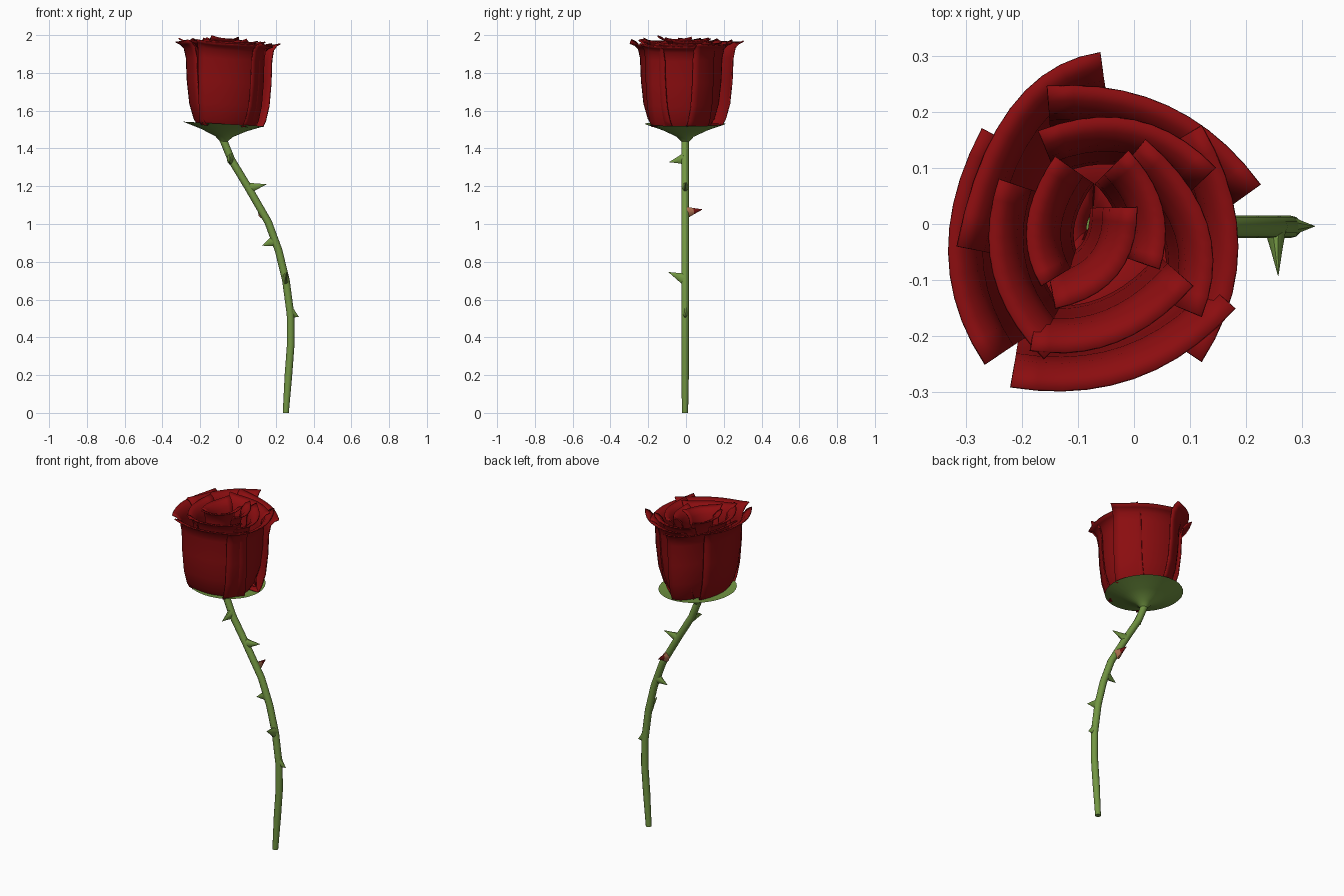
import bpy, bmesh, math
from mathutils import Vector

if "Cube" in bpy.data.objects:
    bpy.data.objects.remove(bpy.data.objects["Cube"])


def material(name, rgb):
    m = bpy.data.materials.new(name)
    m.diffuse_color = (*rgb, 1)
    m.use_nodes = True
    m.node_tree.nodes["Principled BSDF"].inputs["Base Color"].default_value = m.diffuse_color
    return m


RED = material("petal red", (0.26, 0.004, 0.005))
GREEN = material("stem green", (0.17, 0.305, 0.055))
BROWN = material("thorn brown", (0.42, 0.16, 0.08))
DARK = material("dark red", (0.17, 0.006, 0.005))

CX = -0.075          # flower axis
TILT = 0.055         # flower head leans slightly to the right


def lean(x, y, z):
    return Vector((x, y, z - TILT * (x - CX)))


def finish(bm, name, mats, angle=40):
    bmesh.ops.recalc_face_normals(bm, faces=bm.faces)
    me = bpy.data.meshes.new(name)
    bm.to_mesh(me)
    bm.free()
    ob = bpy.data.objects.new(name, me)
    bpy.context.collection.objects.link(ob)
    for m in mats:
        me.materials.append(m)
    bpy.ops.object.select_all(action='DESELECT')
    ob.select_set(True)
    bpy.context.view_layer.objects.active = ob
    bpy.ops.object.shade_smooth_by_angle(angle=math.radians(angle))
    return ob


def skin(bm, rows, closed=False):
    vs = [[bm.verts.new(p) for p in r] for r in rows]
    n = len(rows[0])
    for a, b in zip(vs, vs[1:]):
        for i in range(n if closed else n - 1):
            j = (i + 1) % n
            bm.faces.new((a[i], a[j], b[j], b[i]))
    return vs


# Stem: tube along a gentle S curve
path = [(0.253, 0), (0.267, 0.2), (0.279, 0.36), (0.278, 0.52), (0.254, 0.7),
        (0.215, 0.86), (0.16, 1.01), (0.05, 1.2), (-0.035, 1.34), (-0.08, 1.45)]
rows = []
for k, (x, z) in enumerate(path):
    a, b = path[max(k - 1, 0)], path[min(k + 1, len(path) - 1)]
    t = Vector((b[0] - a[0], 0, b[1] - a[1])).normalized()
    side = Vector((t.z, 0, -t.x)) if k else Vector((1, 0, 0))
    r = 0.016 if k == 0 else 0.02
    rows.append([Vector((x, -0.005, z)) + side * r * math.cos(q) + Vector((0, r * math.sin(q), 0))
                 for q in (2 * math.pi * i / 12 for i in range(12))])
bm = bmesh.new()
vs = skin(bm, rows, True)
bm.faces.new(vs[0])
bm.faces.new(vs[-1])
finish(bm, "stem", [GREEN], 50)

# Calyx: shallow green dish under the petals
bm = bmesh.new()
prof = [(0.019, 1.435), (0.045, 1.462), (0.12, 1.497), (0.215, 1.53), (0.15, 1.518), (0.02, 1.505)]
vs = skin(bm, [[lean(CX + r * math.cos(q), -0.004 + r * math.sin(q), z)
                for q in (2 * math.pi * i / 32 for i in range(32))] for r, z in prof], True)
bm.faces.new(vs[0])
bm.faces.new(vs[-1])
finish(bm, "calyx", [GREEN])

# Petals: rim start, middle and end (counter-clockwise from above), rim height
petals = [
    ((-0.22, -0.29), (0.0, -0.275), (0.18, -0.15), 1.955),
    ((-0.27, 0.17), (-0.33, -0.05), (-0.265, -0.25), 1.95),
    ((-0.06, 0.305), (-0.22, 0.205), (-0.315, -0.04), 1.957),
    ((0.225, 0.07), (0.06, 0.21), (-0.155, 0.245), 1.957),
    ((0.12, -0.245), (0.185, -0.04), (0.12, 0.175), 1.952),
    ((0.145, 0.1), (0.0, 0.185), (-0.17, 0.165), 1.962),
    ((-0.24, 0.08), (-0.25, -0.09), (-0.16, -0.24), 1.96),
    ((-0.185, -0.225), (-0.03, -0.21), (0.105, -0.11), 1.964),
    ((0.12, -0.165), (0.13, 0.0), (0.02, 0.15), 1.962),
    ((-0.14, 0.12), (-0.19, 0.0), (-0.165, -0.11), 1.968),
    ((0.045, -0.08), (0.05, 0.03), (-0.01, 0.13), 1.972),
    ((-0.14, -0.15), (-0.03, -0.09), (0.005, 0.03), 1.98),
]
# depth below the rim, inset from the rim
profile = [(0, 0), (0.01, 0.025), (0.032, 0.046), (0.08, 0.057), (0.2, 0.062),
           (0.32, 0.075), (0.4, 0.098), (0.43, 0.115)]
SEG = 10
for k, (s, m, e, top) in enumerate(petals):
    s, m, e = Vector(s), Vector(m), Vector(e)
    c = 2 * m - (s + e) / 2
    rim = []
    for i in range(SEG + 1):
        t = i / SEG
        p = s * (1 - t) ** 2 + c * 2 * t * (1 - t) + e * t * t
        d = ((c - s) * (1 - t) + (e - c) * t).normalized()
        rim.append((p, Vector((d.y, -d.x)), 0.013 * (2 * t - 1) ** 4))
    limit = 0.12 if k < 5 else 0.08
    rows = []
    for depth, inset in profile:
        f = max(0, 1 - depth / 0.1)
        rows.append([lean(*(p - n * min(inset, limit)), top + lift * f - depth)
                     for p, n, lift in rim])
    # the base curls in toward the axis
    base = Vector((CX, 0, 1.525))
    rows.append([base.lerp(v, 0.3) for v in rows[-1]])
    bm = bmesh.new()
    skin(bm, rows)
    ob = finish(bm, f"petal_{k + 1}", [RED])
    mod = ob.modifiers.new("thickness", 'SOLIDIFY')
    mod.thickness = 0.007
    mod.offset = 0

# Thorns: cones from the stem to a tip; one has a dark red point
thorns = [((-0.04, -0.01, 1.345), (-0.045, -0.088, 1.328)),
          ((0.055, -0.004, 1.19), (0.15, -0.004, 1.21)),
          ((0.125, 0.005, 1.062), (0.125, 0.086, 1.077)),
          ((0.192, -0.004, 0.91), (0.128, -0.004, 0.886)),
          ((0.252, -0.01, 0.71), (0.257, -0.092, 0.745)),
          ((0.278, -0.004, 0.53), (0.322, -0.004, 0.508))]
for k, (a, b) in enumerate(thorns):
    a, b = Vector(a), Vector(b)
    axis = (b - a).normalized()
    u = axis.cross(Vector((0, 0, 1))).normalized()
    w = axis.cross(u)
    rings = [[a.lerp(b, f) + r * (u * 0.6 * math.cos(q) + w * math.sin(q))
              for q in (2 * math.pi * i / 10 for i in range(10))]
             for f, r in ((0, 0.032), (0.45, 0.017), (1, 0.001))]
    bm = bmesh.new()
    vs = skin(bm, rings, True)
    bm.faces.new(vs[0])
    bm.faces.new(vs[-1])
    stained = k == 2
    if stained:
        for f in bm.faces:
            f.material_index = int((f.calc_center_median() - a).dot(axis) > 0.45 * (b - a).length)
    finish(bm, f"thorn_{k + 1}", [BROWN, DARK] if stained else [GREEN])
